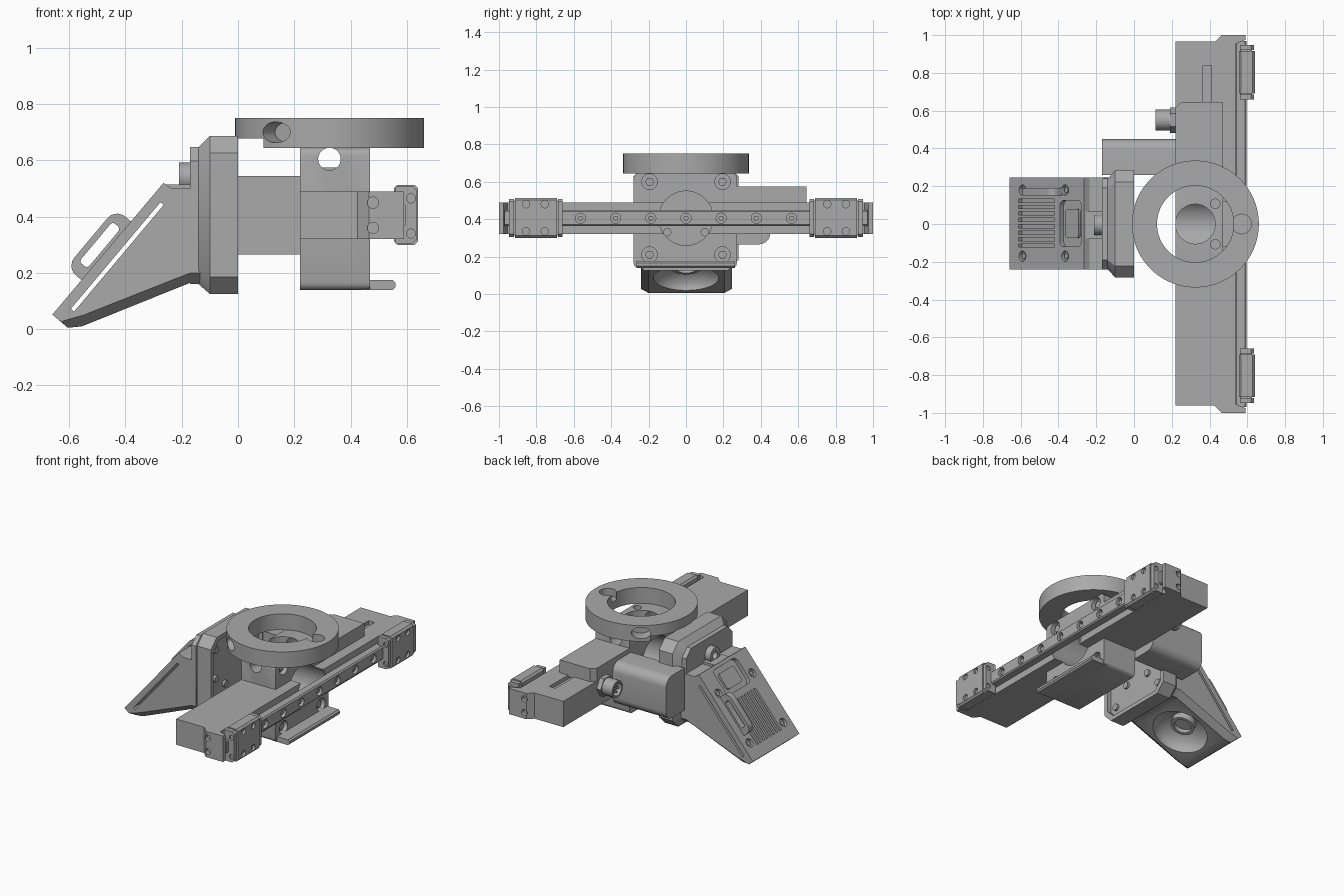
import bpy, bmesh, math
from mathutils import Matrix, Vector

cube = bpy.data.objects.get("Cube")
if cube:
    bpy.data.objects.remove(cube, do_unlink=True)

grey = bpy.data.materials.new("machined grey")
grey.use_nodes = True
grey.diffuse_color = (0.4, 0.4, 0.4, 1)
grey.node_tree.nodes["Principled BSDF"].inputs["Base Color"].default_value = grey.diffuse_color

AXES = {"x": Matrix.Rotation(math.pi / 2, 4, "Y"), "y": Matrix.Rotation(math.pi / 2, 4, "X"), "z": Matrix()}
# Frame of the sloped camera cover: local x runs uphill, local z points outwards
SLOPE = Matrix(((0.643, 0, -0.765, -0.4625), (0, 1, 0, 0), (0.765, 0, 0.643, 0.285), (0, 0, 0, 1)))


def finish(name, bm, frame=None):
    if frame:
        bmesh.ops.transform(bm, matrix=frame, verts=bm.verts)
    bmesh.ops.recalc_face_normals(bm, faces=bm.faces)
    mesh = bpy.data.meshes.new(name)
    bm.to_mesh(mesh)
    bm.free()
    mesh.materials.append(grey)
    ob = bpy.data.objects.new(name, mesh)
    bpy.context.collection.objects.link(ob)
    return ob


def box(name, x, y, z, bevel=0, rule=None, segments=1, frame=None):
    bm = bmesh.new()
    bmesh.ops.create_cube(bm, size=1)
    for v in bm.verts:
        v.co = Vector([(lo + hi) / 2 + c * (hi - lo) for c, (lo, hi) in zip(v.co, (x, y, z))])
    if bevel:
        edges = [e for e in bm.edges if not rule or rule((e.verts[0].co - e.verts[1].co).normalized(),
                                                         (e.verts[0].co + e.verts[1].co) / 2)]
        bmesh.ops.bevel(bm, geom=edges, offset=bevel, segments=segments, profile=0.5, affect="EDGES")
    return finish(name, bm, frame)


def cyl(name, at, axis, r, depth, segs=32, frame=None, scale=(1, 1, 1)):
    bm = bmesh.new()
    bmesh.ops.create_cone(bm, cap_ends=True, segments=segs, radius1=r, radius2=r, depth=depth)
    turn = AXES[axis] if isinstance(axis, str) else axis
    bmesh.ops.transform(bm, matrix=Matrix.Translation(at) @ turn @ Matrix.Diagonal((*scale, 1)), verts=bm.verts)
    return finish(name, bm, frame)


def loft(name, rings, frame=None):
    bm = bmesh.new()
    loops = [[bm.verts.new(p) for p in ring] for ring in rings]
    for a, b in zip(loops, loops[1:]):
        for i in range(len(a)):
            j = (i + 1) % len(a)
            bm.faces.new((a[i], a[j], b[j], b[i]))
    bm.faces.new(loops[0])
    bm.faces.new(loops[-1])
    return finish(name, bm, frame)


def prism(name, points, plane, lo, hi):
    put = (lambda a, b, h: (a, h, b)) if plane == "xz" else (lambda a, b, h: (a, b, h))
    return loft(name, [[put(a, b, h) for a, b in points] for h in (lo, hi)])


def octagon(x, hy, z0, z1, c):
    return [(x, -hy, z0 + c), (x, -hy + c, z0), (x, hy - c, z0), (x, hy, z0 + c),
            (x, hy, z1 - c), (x, hy - c, z1), (x, -hy + c, z1), (x, -hy, z1 - c)]


def cut(ob, *cutters):
    for c in cutters:
        c.hide_render = True
        mod = ob.modifiers.new("cut", "BOOLEAN")
        mod.operation, mod.solver, mod.object = "DIFFERENCE", "EXACT", c
        bpy.context.view_layer.objects.active = ob
        bpy.ops.object.modifier_apply(modifier=mod.name)
        bpy.data.objects.remove(c, do_unlink=True)
    return ob


# Main beam with shallow slot, plus the cover block behind the mount
beam = box("beam", (0.22, 0.54), (-0.96, 0.965), (0.32, 0.49))
cut(beam, cyl("bore", (0.4, 0, 0.405), "x", 0.145, 0.6, 64),
    box("slot", (0.365, 0.41), (0.6, 0.84), (0.465, 0.6)))
box("beam_cover", (0.22, 0.47), (0.27, 0.645), (0.48, 0.575), 0.03,
    lambda d, m: abs(d.z) > 0.9 and m.x < 0.3 and m.y > 0.5)

# Beam end plates with two screw holes each
for s, side in ((-1, "front"), (1, "back")):
    pts = [(0.42, 0.955 * s), (0.465, s), (0.59, s), (0.59, 0.975 * s), (0.54, 0.955 * s)]
    plate = prism(side + "_end_plate", pts, "xy", 0.32, 0.49)
    cut(plate, *[cyl("hole", (0.48, s, z), "y", 0.02, 0.05, 16) for z in (0.36, 0.45)])

# Linear rail with its row of bolt holes
rail = box("guide_rail", (0.535, 0.595), (-0.97, 0.97), (0.362, 0.45), 0.008, lambda d, m: abs(d.y) > 0.9)
for i in range(-3, 4):
    y = i * 0.188
    cut(rail, cyl("counterbore", (0.595, y, 0.405), "x", 0.027, 0.05, 20))
    cyl("rail_bolt", (0.57, y, 0.405), "x", 0.015, 0.03, 6)

# Rail carriages: body, end caps and screws
for s, side in ((-1, "front"), (1, "back")):
    span = lambda a, b: tuple(sorted((a * s, b * s)))
    body = box(side + "_carriage", (0.555, 0.64), span(0.69, 0.915), (0.3, 0.513), 0.012, lambda d, m: abs(d.y) > 0.9)
    cut(body, *[cyl("hole", (0.64, y * s, z), "x", 0.02, 0.04, 16) for y in (0.755, 0.855) for z in (0.335, 0.48)])
    for a, b in ((0.66, 0.685), (0.92, 0.947)):
        cap = box(side + "_carriage_cap", (0.56, 0.635), span(a, b), (0.305, 0.508), 0.015,
                  lambda d, m: abs(d.y) > 0.9 and m.x > 0.6)
        outer = a if a < 0.8 else b
        cut(cap, *[cyl("hole", (0.615, outer * s, z), "y", 0.016, 0.02, 16) for z in (0.34, 0.465)])
    box(side + "_carriage_core", (0.56, 0.625), span(0.68, 0.925), (0.312, 0.5))

# Mount block with crossing bores and a foot ledge
mount = box("mount_block", (0.221, 0.47), (-0.28, 0.272), (0.14, 0.645), 0.025, lambda d, m: abs(d.x) > 0.9, 3)
cut(mount, cyl("bore", (0.35, 0, 0.405), "x", 0.145, 0.6, 64),
    cyl("shaft_bore", (0.325, 0, 0.56), "z", 0.105, 0.3, 64),
    cyl("cross_hole", (0.325, 0, 0.605), "y", 0.04, 1))
for y in (-0.195, 0.195):
    for z in (0.21, 0.6):
        cut(mount, cyl("counterbore", (0.47, y, z), "x", 0.042, 0.06, 24))
        cyl("mount_screw", (0.445, y, z), "x", 0.024, 0.02, 6)
    cut(mount, cyl("pin_hole", (0.43, y * 0.55, 0.645), "z", 0.025, 0.06, 20))
box("foot_ledge", (0.44, 0.56), (-0.265, 0.262), (0.14, 0.175), 0.01, lambda d, m: abs(d.y) > 0.9 and m.x > 0.5)

# Clamping ring with finger holes, pin seat and clearance step
ring = cyl("clamp_ring", (0.325, 0, 0.6975), "z", 0.336, 0.105, 96)
cut(ring, cyl("opening", (0.325, 0, 0.7), "z", 0.203, 0.3, 64),
    box("clearance", (-0.1, 0.09), (-0.4, 0.4), (0.6, 0.678)),
    cyl("pin_seat", (0.57, 0, 0.75), "z", 0.052, 0.1))
for s in (-1, 1):
    aim = Vector((-0.567, 0.82 * s, 0)).to_track_quat("Z", "Y").to_matrix().to_4x4()
    flat = Matrix.Diagonal((1, 1, 1, 1))
    hole = cyl("finger_hole", (0.325 - 0.19, 0.276 * s, 0.7), aim @ flat, 0.037, 0.16, 32, None, (1.6, 1, 1))
    hull = [v.co.z for v in hole.data.vertices]
    if max(hull) - min(hull) > 0.09:
        bpy.data.objects.remove(hole, do_unlink=True)
        hole = cyl("finger_hole", (0.135, 0.276 * s, 0.7), aim, 0.037, 0.16, 32, None, (1, 1.6, 1))
    cut(ring, hole)

# Drive housing and round cable connector
box("drive_housing", (-0.17, 0.222), (0.26, 0.45), (0.265, 0.545), 0.06, lambda d, m: abs(d.x) > 0.9 and m.y > 0.4, 6)
cyl("connector_nut", (0.21, 0.55, 0.44), "x", 0.068, 0.04, 6)
plug = cyl("connector", (0.168, 0.55, 0.44), "x", 0.055, 0.106)
cut(plug, cyl("socket", (0.115, 0.55, 0.44), "x", 0.042, 0.06))
for i in range(4):
    a = i * math.pi / 2
    cyl("connector_pin", (0.135, 0.55 + 0.02 * math.cos(a), 0.44 + 0.02 * math.sin(a)), "x", 0.006, 0.03, 8)

# Faceted head flange, hollowed on the beam side
flange = loft("head_flange", [octagon(-0.17, 0.24, 0.16, 0.648, 0.05), octagon(-0.14, 0.24, 0.16, 0.648, 0.05),
                              octagon(-0.1, 0.282, 0.125, 0.687, 0.06), octagon(0, 0.282, 0.125, 0.687, 0.06)])
cut(flange, loft("tray", [octagon(-0.03, 0.255, 0.152, 0.66, 0.055), octagon(0.1, 0.255, 0.152, 0.66, 0.055)]))
for y in (-0.2, 0.2):
    for z in (0.22, 0.4, 0.59):
        cyl("flange_screw", (-0.024, y, z), "x", 0.022, 0.02, 16)
for y in (-0.1, 0.1):
    cyl("inner_screw", (-0.024, y, 0.33), "x", 0.022, 0.02, 16)

# Wedge-shaped camera housing with cover gap, vents, pocket and lens hollow
wedge = [(-0.16, 0.5), (-0.235, 0.5), (-0.265, 0.52), (-0.66, 0.052), (-0.605, 0.005), (-0.555, 0.01), (-0.17, 0.165),
         (-0.13, 0.165)]
inner = [(-0.16, 0.5), (-0.235, 0.5), (-0.265, 0.52), (-0.66, 0.052), (-0.63, 0.027), (-0.55, 0.05), (-0.17, 0.2),
         (-0.13, 0.2)]
camera = loft("camera_housing", [[(x, y, z) for x, z in pts] for pts, y in
                                 ((inner, -0.24), (wedge, -0.2), (wedge, 0.205), (inner, 0.245))])
cut(camera, box("cover_gap", (-0.248, 0.248), (-0.4, 0.4), (-0.051, -0.036), frame=SLOPE),
    box("pocket", (0.11, 0.285), (-0.12, 0.125), (-0.025, 0.1), 0.03, lambda d, m: abs(d.z) > 0.9, 4, SLOPE))
for i in range(8):
    y = 0.005 + (i - 3.5) * 0.034
    cut(camera, box("vent", (-0.23, 0.066), (y - 0.009, y + 0.009), (-0.022, 0.1), frame=SLOPE))
for u in (-0.198, 0.152):
    for y in (-0.17, 0.18):
        cut(camera, cyl("counterbore", (u, y, 0), "z", 0.028, 0.04, 20, SLOPE))
        cyl("cover_screw", (u, y, -0.015), "z", 0.016, 0.015, 6, SLOPE)
under = Vector((0.37, 0, -0.93)).to_track_quat("Z", "Y").to_matrix().to_4x4()
bm = bmesh.new()
bmesh.ops.create_uvsphere(bm, u_segments=40, v_segments=20, radius=0.175)
hollow = finish("hollow", bm, Matrix.Translation((-0.37, 0, 0.085)) @ under @ Matrix.Diagonal((1, 1, 0.6, 1)))
cut(camera, hollow)
cut(cyl("lens_ring", (-0.4, 0, 0.16), under, 0.075, 0.06),
    cyl("lens_opening", (-0.39, 0, 0.135), under, 0.055, 0.05))

# Grab handle on the cover and pocket inset
handle = box("grab_handle", (-0.145, 0.128), (0.15, 0.19), (-0.01, 0.072), 0.045,
             lambda d, m: abs(d.y) > 0.9 and m.z > 0, 5, SLOPE)
cut(handle, box("grip", (-0.1, 0.085), (0, 0.4), (0.012, 0.05), 0.012, lambda d, m: abs(d.y) > 0.9, 3, SLOPE))
box("pocket_plate", (0.14, 0.25), (-0.075, 0.08), (-0.03, -0.012), 0.02, lambda d, m: abs(d.z) > 0.9, 3, SLOPE)

# Hinge lug on top of the camera housing
box("lug_base", (-0.26, -0.16), (-0.08, 0.07), (0.47, 0.515))
lug = cyl("hinge_lug", (-0.188, -0.005, 0.54), "x", 0.052, 0.045)
cut(lug, cyl("hinge_hole", (-0.188, -0.005, 0.54), "x", 0.024, 0.2, 20))

# Smooth the round surfaces while keeping machined edges crisp
bpy.ops.object.select_all(action="DESELECT")
for ob in bpy.context.scene.objects:
    if ob.type == "MESH" and grey.name in ob.data.materials:
        ob.select_set(True)
        bpy.context.view_layer.objects.active = ob
bpy.ops.object.shade_smooth_by_angle(angle=math.radians(30))
